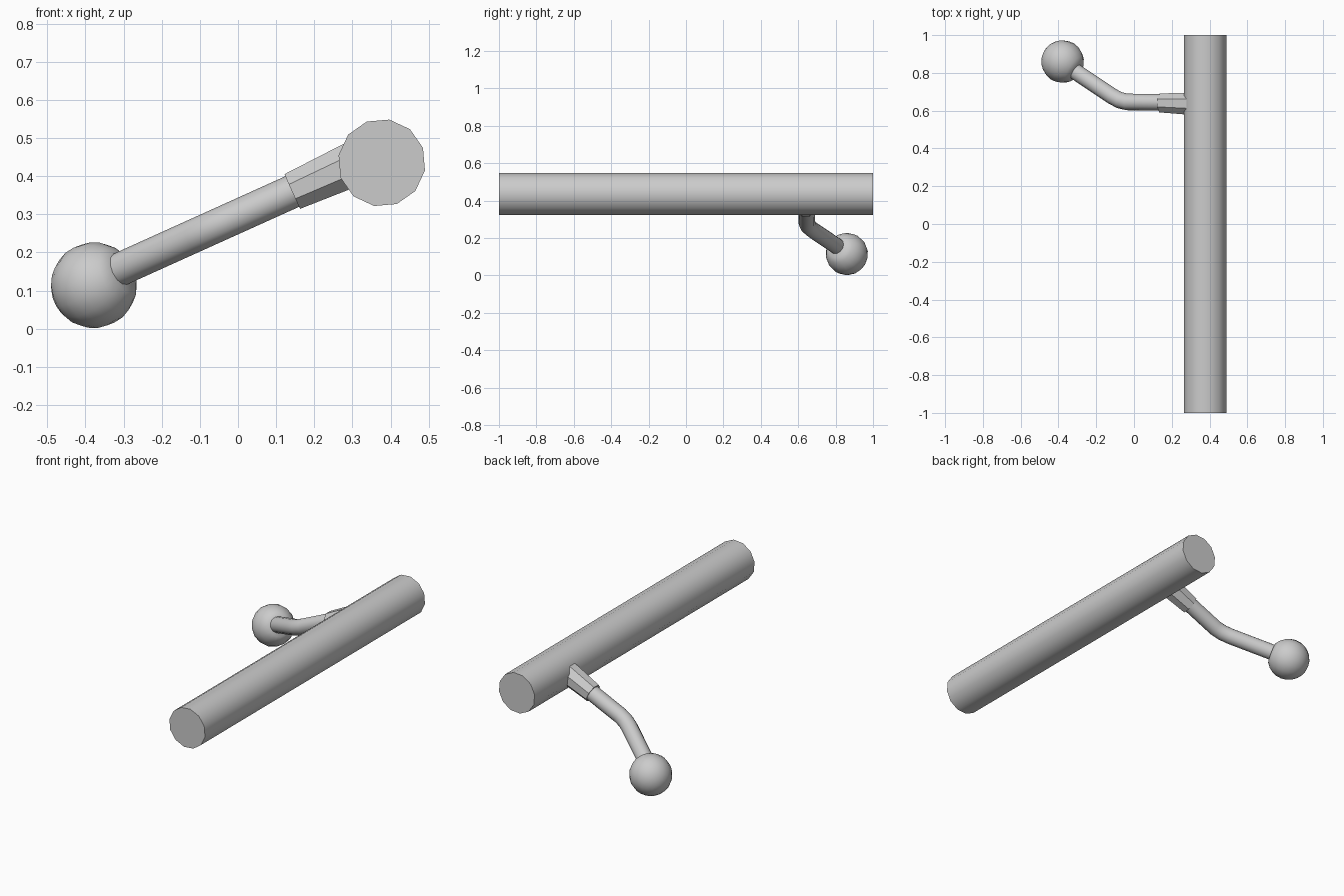
import bpy, bmesh, math
from mathutils import Vector

if "Cube" in bpy.data.objects:
    bpy.data.objects.remove(bpy.data.objects["Cube"])

SLOPE = math.radians(24.3)                     # tilt of the arm in the front view
ARM_NORMAL = Vector((-math.sin(SLOPE), 0, math.cos(SLOPE)))


def finish(name, bm):
    bmesh.ops.recalc_face_normals(bm, faces=bm.faces[:])
    mesh = bpy.data.meshes.new(name)
    bm.to_mesh(mesh)
    bm.free()
    obj = bpy.data.objects.new(name, mesh)
    bpy.context.collection.objects.link(obj)
    bpy.ops.object.select_all(action='DESELECT')
    obj.select_set(True)
    bpy.context.view_layer.objects.active = obj
    bpy.ops.object.shade_smooth_by_angle(angle=math.radians(40))
    return obj


def tube(name, points, radii, sides, normal, phase=0):
    """Capped tube along a flat path whose plane has the given normal."""
    pts = [Vector(p) for p in points]
    bm = bmesh.new()
    rings = []
    for i, (p, r) in enumerate(zip(pts, radii)):
        before = (p - pts[i - 1]).normalized() if i else Vector()
        after = (pts[i + 1] - p).normalized() if i < len(pts) - 1 else Vector()
        side = normal.cross((before + after).normalized())
        angles = [math.radians(phase) + math.tau * k / sides for k in range(sides)]
        rings.append([bm.verts.new(p + r * (math.cos(a) * normal + math.sin(a) * side))
                      for a in angles])
    for a, b in zip(rings, rings[1:]):
        for k in range(sides):
            n = (k + 1) % sides
            bm.faces.new((a[k], a[n], b[n], b[k]))
    bm.faces.new(rings[0])
    bm.faces.new(rings[-1])
    return finish(name, bm)


def on_arm(x, y):
    return (x, y, 0.36 + (x - 0.143) * math.tan(SLOPE))


# long twelve-sided bar
tube("bar", [(0.377, -1, 0.435), (0.377, 1, 0.435)], [0.115, 0.115],
     12, Vector((1, 0, 0)), 20)

# tapered collar joining the arm to the bar
tube("collar", [on_arm(0.33, 0.636), on_arm(0.143, 0.641)], [0.065, 0.054],
     8, ARM_NORMAL, 22.5)

# bent arm
path = [(0.2, 0.644), (-0.035, 0.646), (-0.075, 0.655), (-0.115, 0.676), (-0.345, 0.83)]
tube("arm", [on_arm(*p) for p in path], [0.044] * len(path), 12, ARM_NORMAL)

# ball with a flat facing the arm
RADIUS = 0.113
bm = bmesh.new()
bmesh.ops.create_uvsphere(bm, u_segments=16, v_segments=12, radius=RADIUS)
limit = RADIUS * math.cos(math.radians(30)) + 0.002
bmesh.ops.delete(bm, geom=[v for v in bm.verts if v.co.z > limit], context='VERTS')
bmesh.ops.holes_fill(bm, edges=[e for e in bm.edges if e.is_boundary], sides=0)
turn = Vector((0.78, -0.52, 0.35)).to_track_quat('Z', 'Y')
for v in bm.verts:
    v.co = turn @ v.co + Vector((-0.378, 0.86, 0.114))
finish("ball", bm)
